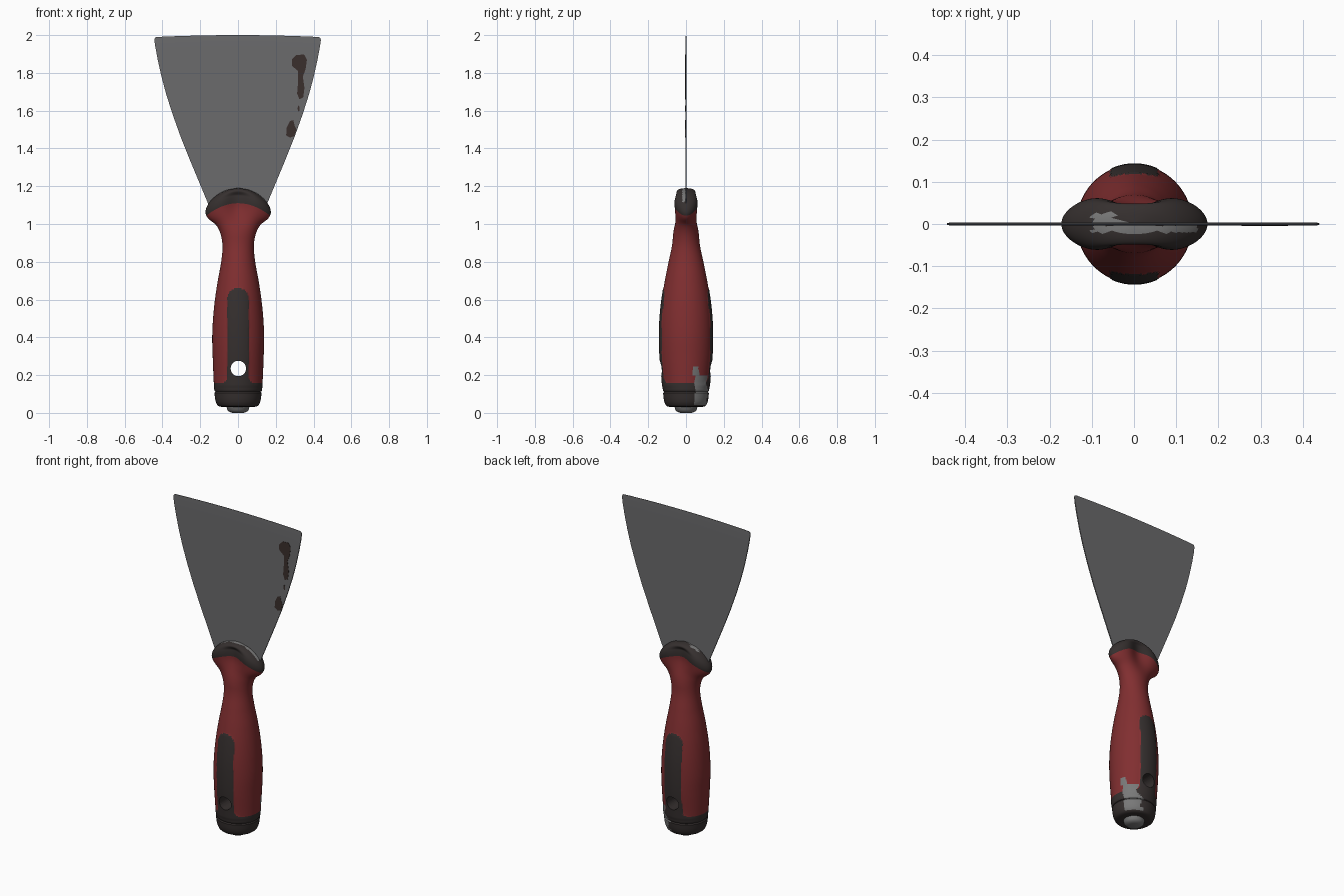
import bpy, bmesh, math

if "Cube" in bpy.data.objects:
    bpy.data.objects.remove(bpy.data.objects["Cube"])


def material(name, rgb):
    m = bpy.data.materials.new(name)
    m.diffuse_color = (*rgb, 1)
    m.use_nodes = True
    m.node_tree.nodes["Principled BSDF"].inputs["Base Color"].default_value = m.diffuse_color
    return m


DARK, RED, WORN, STEEL, RUST = range(5)
MATS = [material("dark_rubber", (0.036, 0.029, 0.028)),
        material("red_plastic", (0.22, 0.028, 0.030)),
        material("worn_grey", (0.19, 0.19, 0.19)),
        material("blade_steel", (0.145, 0.145, 0.150)),
        material("rust", (0.042, 0.028, 0.025))]


def loft(name, rings, colour, angle=40):
    """Skin a stack of equal rings; colour(ring_index, centre) picks a material."""
    bm = bmesh.new()
    rows = [[bm.verts.new(p) for p in r] for r in rings]
    n = len(rows[0])
    for k, (a, b) in enumerate(zip(rows, rows[1:])):
        for i in range(n):
            j = (i + 1) % n
            f = bm.faces.new((a[i], a[j], b[j], b[i]))
            f.material_index = colour(k, f.calc_center_median())
    for k, f in ((0, bm.faces.new(rows[0][::-1])), (len(rows) - 2, bm.faces.new(rows[-1]))):
        f.material_index = colour(k, f.calc_center_median())
    bmesh.ops.recalc_face_normals(bm, faces=bm.faces)
    me = bpy.data.meshes.new(name)
    bm.to_mesh(me)
    bm.free()
    ob = bpy.data.objects.new(name, me)
    bpy.context.collection.objects.link(ob)
    for m in MATS:
        me.materials.append(m)
    smooth(ob, angle)
    return ob


def activate(ob):
    bpy.ops.object.select_all(action='DESELECT')
    ob.select_set(True)
    bpy.context.view_layer.objects.active = ob


def smooth(ob, angle):
    activate(ob)
    bpy.ops.object.shade_smooth_by_angle(angle=math.radians(angle))


def spline(table, s):
    """Smooth interpolation through (s, a, b) stations."""
    k = 0
    while k < len(table) - 2 and s > table[k + 1][0]:
        k += 1
    p, q = table[k], table[k + 1]
    o, r = table[max(k - 1, 0)], table[min(k + 2, len(table) - 1)]
    h = q[0] - p[0]
    t = (s - p[0]) / h
    out = []
    for c in (1, 2):
        m0 = (q[c] - o[c]) / (q[0] - o[0]) * h
        m1 = (r[c] - p[c]) / (r[0] - p[0]) * h
        out.append((2*t**3 - 3*t*t + 1) * p[c] + (t**3 - 2*t*t + t) * m0
                   + (3*t*t - 2*t**3) * q[c] + (t**3 - t*t) * m1)
    return out


def step(a, b, s):
    t = min(max((s - a) / (b - a), 0), 1)
    return t * t * (3 - 2 * t)


# ---- handle: height, half width, half depth
BODY = [(0.112, 0.121, 0.117), (0.118, 0.126, 0.122), (0.2, 0.131, 0.129),
        (0.3, 0.135, 0.138), (0.4, 0.1375, 0.141), (0.5, 0.133, 0.138),
        (0.6, 0.123, 0.128), (0.7, 0.108, 0.112), (0.8, 0.090, 0.092),
        (0.88, 0.083, 0.075), (0.94, 0.091, 0.069), (1.0, 0.113, 0.071),
        (1.06, 0.147, 0.076), (1.1, 0.165, 0.078), (1.13, 0.173, 0.079),
        (1.155, 0.166, 0.074), (1.172, 0.145, 0.061), (1.183, 0.110, 0.042),
        (1.188, 0.07, 0.024), (1.19, 0.01, 0.004)]
SEG = 160


def panel(x, z):
    """Grip inlay: rounded at the top, flaring into the dark base."""
    w = 0.057 + 0.03 * max(0, (0.185 - z) / 0.03) ** 2
    return z < 0.155 or (z < 0.662 and math.hypot(x, max(0, z - 0.605)) < w)


def worn_side(p):
    if p.x < 0.02:
        return False
    wob = 0.005 * math.sin(p.z * 70)
    if p.z < 0.195:
        return p.z > 0.05 and 0.047 + wob < p.y < 0.112 + wob
    return p.z < 0.243 and 0.037 < p.y < 0.068 + wob


def section(s):
    rx, ry = spline(BODY, s)
    pinch = 0.5 * step(0.93, 1.1, s) * (1 - step(1.15, 1.19, s))
    bend = 2.3 * step(0.92, 1.11, s)
    ring = []
    for i in range(SEG):
        t = 2 * math.pi * i / SEG
        x = rx * math.cos(t)
        y = ry * math.sin(t) * (1 - pinch * math.exp(-(x / 0.07) ** 2))
        if 0.14 < s < 0.66 and panel(x, s):
            y *= 1.02
        ring.append((x + 0.001, y, s - bend * x * x))
    return ring


heights = [0.112, 0.114, 0.118] + [0.126 + 0.008 * i for i in range(128)]
heights += [1.146 + 0.003 * i for i in range(15)] + [1.19]


def handle_colour(k, p):
    s = (heights[k] + heights[k + 1]) / 2
    if s > 1.112:
        # scuffs along the top of the collar
        scuff = (-0.1 < p.x < 0.15 and -0.02 < p.y < -0.003) or \
                (-0.1 < p.x < -0.03 and 0 < p.y < 0.025)
        return WORN if s > 1.168 and scuff else DARK
    if worn_side(p):
        return WORN
    return DARK if panel(p.x, p.z) else RED


handle = loft("handle", [section(s) for s in heights], handle_colour)

# ---- hanging hole through the handle
bpy.ops.mesh.primitive_cylinder_add(vertices=32, radius=0.041, depth=0.5,
                                    location=(0.002, 0, 0.235), rotation=(math.pi / 2, 0, 0))
cutter = bpy.context.object
cutter.name = "hole_cutter"
cutter.hide_render = True
cutter.data.materials.append(MATS[DARK])
activate(handle)
mod = handle.modifiers.new("hole", 'BOOLEAN')
mod.operation = 'DIFFERENCE'
mod.object = cutter
mod.solver = 'EXACT'
# move the cut before the smoothing modifier, if there is one
bpy.ops.object.modifier_move_to_index(modifier="hole", index=0)
bpy.ops.object.modifier_apply(modifier="hole")
bpy.data.objects.remove(cutter)
smooth(handle, 40)


# ---- end cap and steel button, as turned ellipses
def turned(name, profile, colour, n):
    return loft(name, [[(rx * math.cos(2 * math.pi * i / n), ry * math.sin(2 * math.pi * i / n), z)
                        for i in range(n)] for z, rx, ry in profile], colour)


turned("end_cap", [(0.032, 0.085, 0.085), (0.034, 0.10, 0.10), (0.042, 0.110, 0.108),
                   (0.06, 0.118, 0.115), (0.08, 0.122, 0.119), (0.105, 0.125, 0.121),
                   (0.110, 0.121, 0.117), (0.114, 0.119, 0.115)],
       lambda k, p: WORN if worn_side(p) else DARK, 96)
turned("end_button", [(0.0, 0.03, 0.03), (0.005, 0.045, 0.045), (0.015, 0.056, 0.056),
                      (0.04, 0.062, 0.062)], lambda k, p: WORN, 32)

# ---- blade: height, half width, half thickness
BLADE = [(1.06, 0.137, 0.003), (1.1, 0.153, 0.003), (1.22, 0.203, 0.003),
         (1.34, 0.253, 0.003), (1.46, 0.301, 0.003), (1.58, 0.344, 0.003),
         (1.69, 0.379, 0.003), (1.78, 0.403, 0.003), (1.87, 0.423, 0.003),
         (1.94, 0.436, 0.003), (1.975, 0.441, 0.0017), (1.985, 0.438, 0.0013),
         (1.99, 0.430, 0.001)]
COLS = [i / 8 - 1 for i in range(17)]


def blade_row(z, w, t):
    arc = 0.01 * step(1.9, 1.99, z)
    front = [(u * w - 0.002, -t, z + arc * (1 - u * u)) for u in COLS]
    return front + [(x, t, h) for x, y, h in reversed(front)]


loft("blade", [blade_row(*r) for r in BLADE], lambda k, p: STEEL, 20)


# ---- rust stains: thin plates on the front of the blade
def stain(name, pts):
    loft(name, [[(x, y, z) for x, z in pts] for y in (-0.0045, -0.002)], lambda k, p: RUST)


stain("rust_upper", [(0.285, 1.84), (0.285, 1.87), (0.31, 1.895), (0.35, 1.897), (0.365, 1.87),
                     (0.358, 1.82), (0.343, 1.78), (0.352, 1.72), (0.345, 1.67), (0.325, 1.66),
                     (0.313, 1.69), (0.318, 1.75), (0.318, 1.81), (0.30, 1.825)])
stain("rust_speck", [(0.315, 1.61), (0.318, 1.628), (0.326, 1.622), (0.326, 1.60), (0.32, 1.595)])
stain("rust_lower", [(0.255, 1.47), (0.258, 1.51), (0.275, 1.545), (0.293, 1.55), (0.300, 1.52),
                     (0.309, 1.50), (0.298, 1.465), (0.275, 1.457)])
